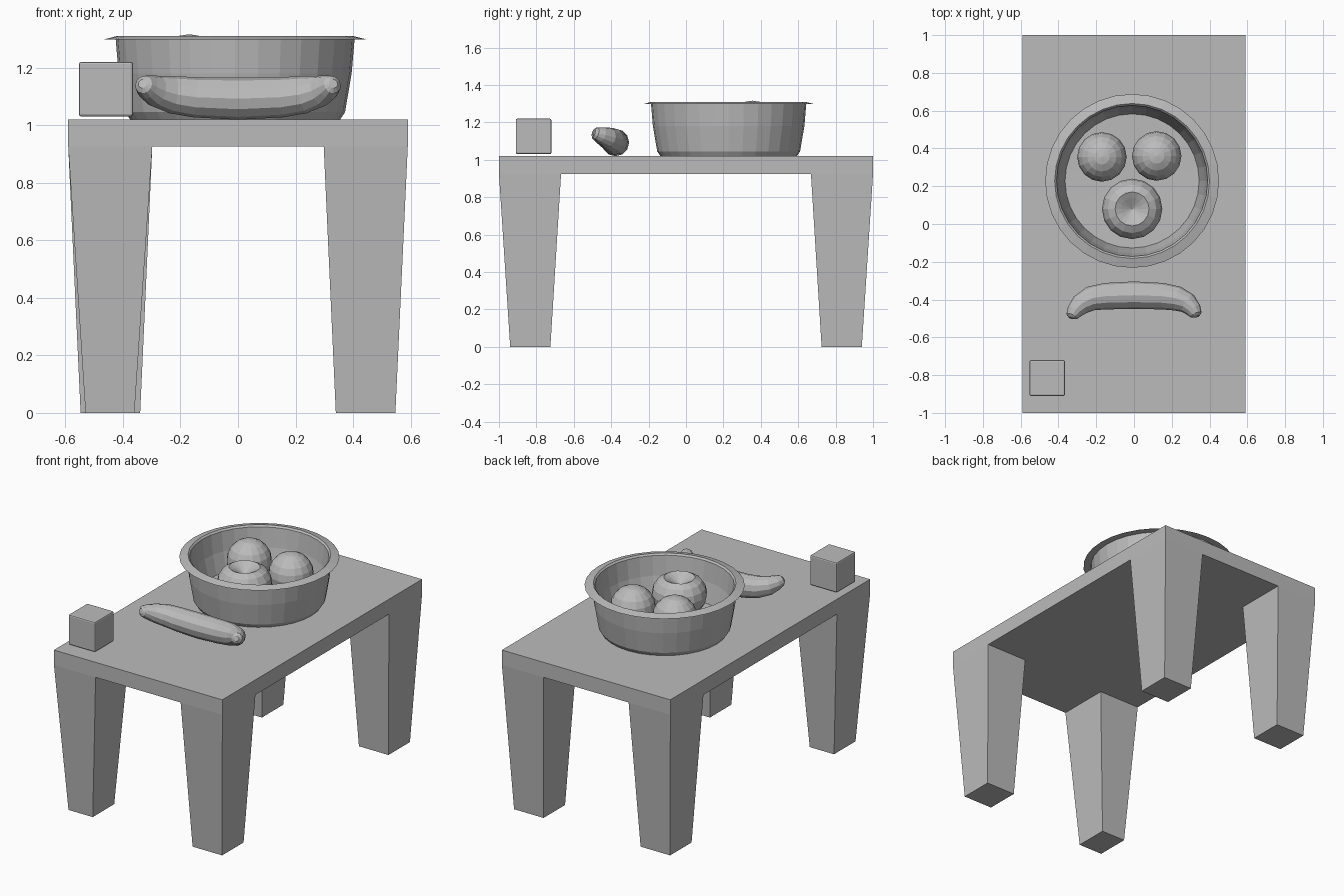
import bpy, bmesh, math
from mathutils import Vector

if "Cube" in bpy.data.objects:
    bpy.data.objects.remove(bpy.data.objects["Cube"])

grey = bpy.data.materials.new("plain grey")
grey.diffuse_color = (0.5, 0.5, 0.5, 1)
grey.use_nodes = True
grey.node_tree.nodes["Principled BSDF"].inputs["Base Color"].default_value = grey.diffuse_color


def finish(name, bm):
    """Turn a bmesh into a flat shaded object."""
    bmesh.ops.recalc_face_normals(bm, faces=bm.faces)
    me = bpy.data.meshes.new(name)
    bm.to_mesh(me)
    bm.free()
    me.materials.append(grey)
    ob = bpy.data.objects.new(name, me)
    bpy.context.collection.objects.link(ob)
    return ob


def loft(name, rings, loop=False):
    """Skin a list of point rings; close the ends with caps or into a loop."""
    bm = bmesh.new()
    rows = [[bm.verts.new(p) for p in r] for r in rings]
    pairs = list(zip(rows, rows[1:]))
    if loop:
        pairs.append((rows[-1], rows[0]))
    for a, b in pairs:
        n = len(a)
        for i in range(n):
            j = (i + 1) % n
            bm.faces.new((a[i], a[j], b[j], b[i]))
    if not loop:
        bm.faces.new(rows[0])
        bm.faces.new(rows[-1])
    bmesh.ops.remove_doubles(bm, verts=bm.verts, dist=0.0005)
    return finish(name, bm)


def rect(x0, x1, y0, y1, z):
    return [(x0, y0, z), (x1, y0, z), (x1, y1, z), (x0, y1, z)]


def lathe(name, profile, centre, sides):
    """Spin a (radius, z) profile about a vertical axis."""
    cx, cy = centre
    turn = [2 * math.pi * i / sides for i in range(sides)]
    return loft(name, [[(cx + r * math.cos(t), cy + r * math.sin(t), z) for t in turn]
                       for r, z in profile])


# table: slab and four tapered legs, the front left one slightly slimmer
loft("table_top", [rect(-0.59, 0.59, -1, 1, 0.925), rect(-0.59, 0.59, -1, 1, 1.02)])
for side in (-1, 1):
    for end in (-1, 1):
        slim = side < 0 and end < 0
        inner, outer = (0.36, 0.53) if slim else (0.34, 0.547)
        foot = rect(side * inner, side * outer, end * 0.725, end * 0.94, 0)
        head = rect(side * 0.298, side * 0.59, end * 0.668, end, 0.925)
        name = ("front" if end < 0 else "back") + ("_left" if side < 0 else "_right") + "_leg"
        loft(name, [foot, head])

# bowl with a thin flared rim
bowl_profile = [(0.02, 1.02), (0.365, 1.02), (0.382, 1.045), (0.405, 1.18), (0.415, 1.297),
                (0.46, 1.297), (0.41, 1.31), (0.40, 1.30), (0.385, 1.18),
                (0.355, 1.06), (0.02, 1.05)]
lathe("bowl", bowl_profile, (-0.01, 0.228), 32)

# two round fruits
for name, loc in (("left_fruit", (-0.17, 0.355, 1.185)), ("right_fruit", (0.12, 0.36, 1.176))):
    bm = bmesh.new()
    bmesh.ops.create_uvsphere(bm, u_segments=16, v_segments=10, radius=0.131)
    bmesh.ops.translate(bm, verts=bm.verts, vec=loc)
    finish(name, bm)

# apple with a dimple on top
apple_profile = [(0.001, 1.055), (0.07, 1.06), (0.12, 1.09), (0.15, 1.14), (0.16, 1.19),
                 (0.152, 1.23), (0.128, 1.268), (0.09, 1.29), (0.06, 1.275), (0.001, 1.24)]
lathe("apple", apple_profile, (-0.01, 0.08), 16)

# banana: round sections along a bent path (x, y, z, radius)
half = [(0.0, -0.377, 1.092, 0.073), (0.15, -0.382, 1.097, 0.07), (0.23, -0.395, 1.106, 0.065),
        (0.285, -0.42, 1.118, 0.055), (0.315, -0.455, 1.132, 0.043),
        (0.328, -0.48, 1.141, 0.032), (0.331, -0.49, 1.144, 0.016)]
path = [(-x, y - 0.008 * (x > 0.25), z, r) for x, y, z, r in reversed(half[1:])] + half
rings = []
for i, (x, y, z, r) in enumerate(path):
    a, b = path[max(i - 1, 0)], path[min(i + 1, len(path) - 1)]
    t = (Vector(b[:3]) - Vector(a[:3])).normalized()
    u = t.cross(Vector((0, 0, 1))).normalized()
    v = u.cross(t)
    rings.append([Vector((x, y, z)) + r * (u * math.cos(k * math.pi / 6) + v * math.sin(k * math.pi / 6))
                  for k in range(12)])
loft("banana", rings)

# small block with softened edges
block = loft("block", [rect(-0.553, -0.365, -0.91, -0.72, 1.03), rect(-0.553, -0.365, -0.91, -0.72, 1.22)])
bevel = block.modifiers.new("soft edges", 'BEVEL')
bevel.width = 0.008
bevel.segments = 2
